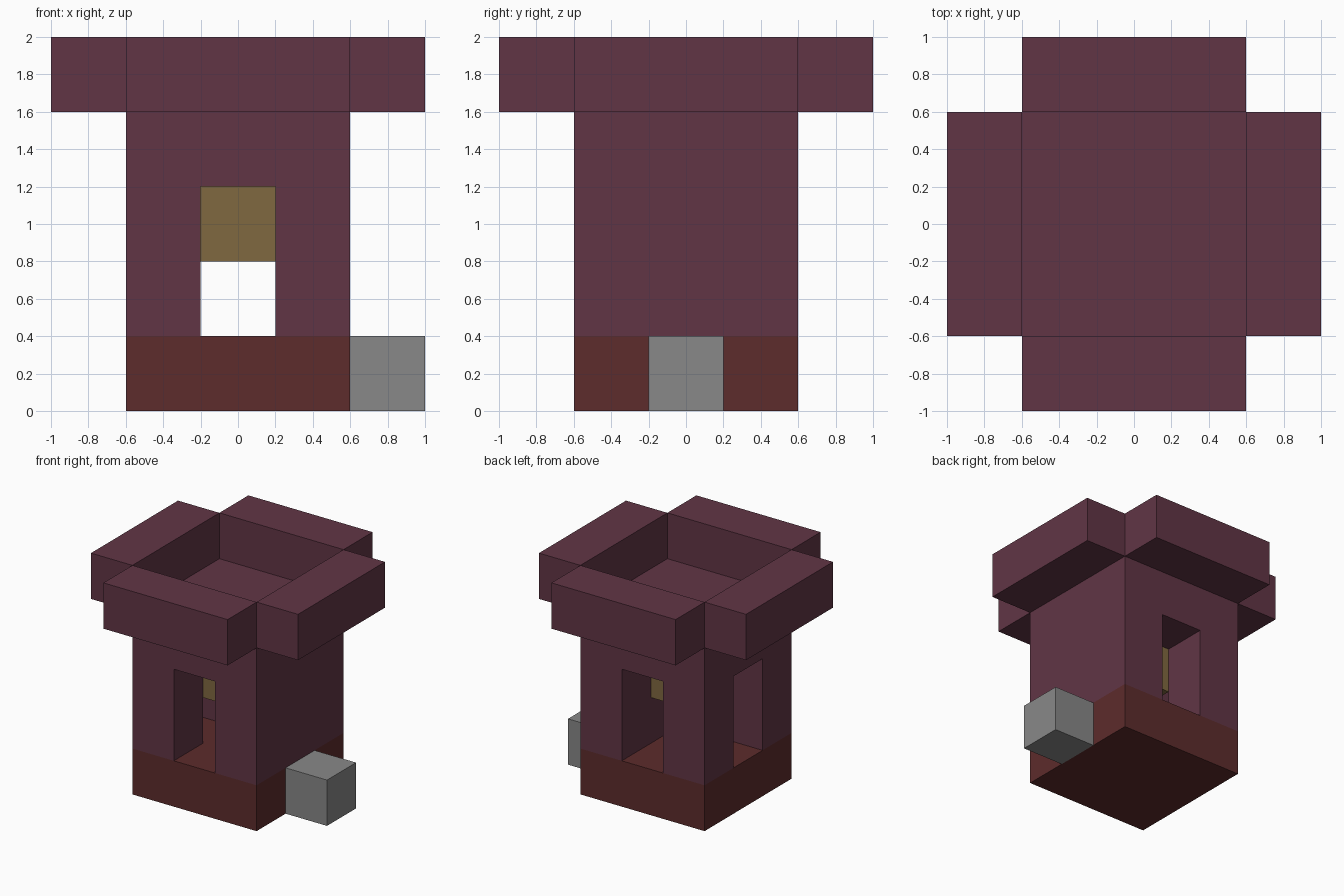
import bpy
import bmesh
from math import pi
from mathutils import Matrix, Vector

default = bpy.data.objects.get("Cube")
if default:
    bpy.data.objects.remove(default, do_unlink=True)

U = 0.4  # one building block


def material(name, rgb):
    m = bpy.data.materials.new(name)
    m.use_nodes = True
    m.diffuse_color = (*rgb, 1)
    m.node_tree.nodes["Principled BSDF"].inputs["Base Color"].default_value = (*rgb, 1)
    return m


plum = material("plum", (0.120, 0.036, 0.060))
brick = material("brick_red", (0.109, 0.025, 0.025))
ochre = material("ochre", (0.216, 0.138, 0.051))
grey = material("grey", (0.246, 0.246, 0.246))


def box(name, center, size, mat):
    """Box given in block units, with z measured at its centre."""
    bm = bmesh.new()
    bmesh.ops.create_cube(bm, size=1)
    bmesh.ops.scale(bm, vec=Vector(size) * U, verts=bm.verts)
    bmesh.ops.translate(bm, vec=Vector(center) * U, verts=bm.verts)
    mesh = bpy.data.meshes.new(name)
    bm.to_mesh(mesh)
    bm.free()
    mesh.materials.append(mat)
    obj = bpy.data.objects.new(name, mesh)
    bpy.context.collection.objects.link(obj)
    return obj


def cut(obj, cutter):
    mod = obj.modifiers.new("passage", "BOOLEAN")
    mod.operation = "DIFFERENCE"
    mod.solver = "EXACT"
    mod.object = cutter
    bpy.context.view_layer.objects.active = obj
    bpy.ops.object.modifier_apply(modifier=mod.name)
    bpy.data.objects.remove(cutter, do_unlink=True)


# Base slab and the step beside its closed wall
box("base", (0, 0, 0.5), (3, 3, 1), brick)
box("step", (2, 0, 0.5), (1, 1, 1), grey)

# Tower body, open to the front, back and right
walls = box("tower_walls", (0, 0, 2.5), (3, 3, 3), plum)
cut(walls, box("through_passage", (0, 0, 1.5), (1, 4, 3), plum))
cut(walls, box("side_passage", (-1, 0, 1.5), (2, 1, 3), plum))

# Hanging block in the middle, under the ceiling
box("lantern", (0, 0, 2.5), (1, 1, 1), ochre)

# Four overhanging parapet bars round the roof
for i, side in enumerate(("front", "left", "back", "right")):
    bar = box(side + "_parapet", (0, -2, 4.5), (3, 1, 1), plum)
    bar.data.transform(Matrix.Rotation(i * pi / 2, 4, "Z"))
